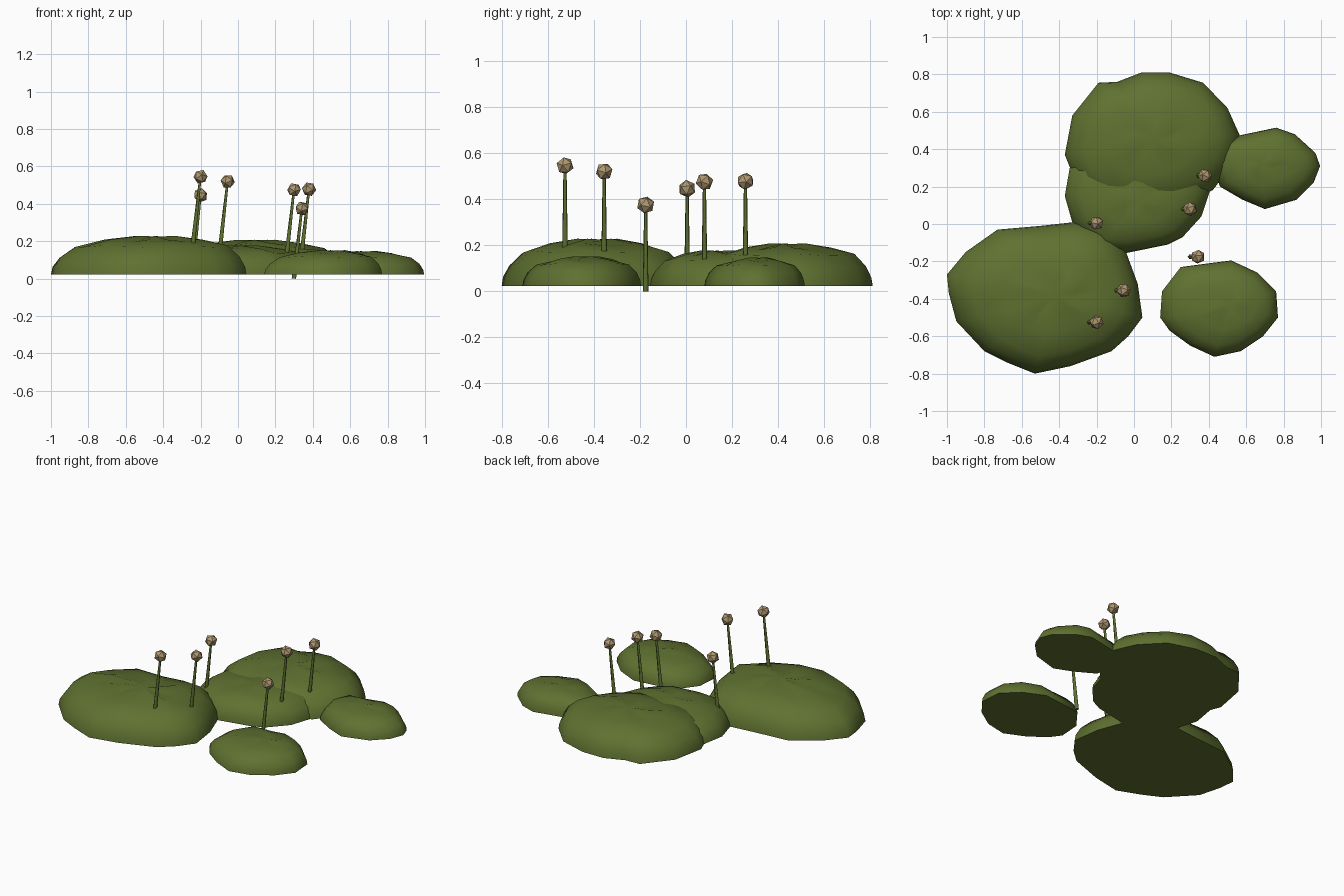
import bpy, bmesh, math
from mathutils import Vector

old = bpy.data.objects.get("Cube")
if old:
    bpy.data.objects.remove(old, do_unlink=True)


def material(name, rgb):
    m = bpy.data.materials.new(name)
    m.use_nodes = True
    m.diffuse_color = (*rgb, 1)
    m.node_tree.nodes["Principled BSDF"].inputs["Base Color"].default_value = (*rgb, 1)
    return m


MOSS = material("moss green", (0.115, 0.165, 0.03))
TAN = material("spore tan", (0.42, 0.31, 0.16))
GROUND = 0.022


def finish(name, bm, mat):
    bmesh.ops.recalc_face_normals(bm, faces=bm.faces)
    mesh = bpy.data.meshes.new(name)
    bm.to_mesh(mesh)
    bm.free()
    mesh.materials.append(mat)
    obj = bpy.data.objects.new(name, mesh)
    bpy.context.collection.objects.link(obj)
    return obj


def smooth(obj, angle):
    bpy.ops.object.select_all(action="DESELECT")
    obj.select_set(True)
    bpy.context.view_layer.objects.active = obj
    bpy.ops.object.shade_smooth_by_angle(angle=math.radians(angle))


# Dome cross-section: distance from the peak, share of the height
PROFILE = [(1, 0), (0.985, 0.2), (0.92, 0.46), (0.78, 0.74), (0.5, 0.9), (0.22, 0.98)]


def mound(name, peak, outline):
    """Lumpy cushion: the outline shrinks toward the peak while it rises."""
    bm = bmesh.new()
    px, py, pz = peak
    rings = []
    for s, h in PROFILE:
        ring = []
        for i, (x, y) in enumerate(outline):
            lump = 1 + 0.04 * math.sin(i * 2.1 + s * 5) * (h > 0.3)
            z = GROUND + (pz - GROUND) * h * lump
            ring.append(bm.verts.new((px + (x - px) * s, py + (y - py) * s, z)))
        rings.append(ring)
    n = len(outline)
    for low, high in zip(rings, rings[1:]):
        for i in range(n):
            j = (i + 1) % n
            bm.faces.new((low[i], low[j], high[j], high[i]))
    top = bm.verts.new(peak)
    for i in range(n):
        bm.faces.new((rings[-1][i], rings[-1][(i + 1) % n], top))
    bm.faces.new(rings[0])
    obj = finish(name, bm, MOSS)
    smooth(obj, 50)
    return obj


# Moss cushions
mound("large_moss_cushion", (-0.42, -0.38, 0.225), [
    (-1, -0.27), (-0.9, -0.15), (-0.73, -0.03), (-0.5, -0.01), (-0.32, 0.01),
    (-0.15, -0.02), (-0.05, -0.13), (0.02, -0.32), (0.045, -0.5), (-0.03, -0.6),
    (-0.12, -0.68), (-0.34, -0.76), (-0.53, -0.8), (-0.68, -0.74),
    (-0.8, -0.68), (-0.95, -0.52), (-0.99, -0.37)])
mound("back_moss_cushion", (0.1, 0.45, 0.205), [
    (-0.37, 0.37), (-0.33, 0.58), (-0.19, 0.755), (-0.09, 0.76), (0.04, 0.81),
    (0.19, 0.81), (0.37, 0.755), (0.5, 0.62), (0.565, 0.475), (0.53, 0.32),
    (0.42, 0.18), (0.25, 0.1), (0.05, 0.06), (-0.15, 0.09), (-0.31, 0.22)])
mound("middle_moss_cushion", (0.03, 0.13, 0.175), [
    (-0.37, 0.15), (-0.34, 0.32), (-0.2, 0.42), (0.1, 0.48), (0.32, 0.42),
    (0.42, 0.22), (0.36, 0.04), (0.26, -0.07), (0.18, -0.11), (-0.04, -0.155),
    (-0.2, -0.14), (-0.33, 0.01)])
mound("side_moss_cushion", (0.68, 0.32, 0.145), [
    (0.46, 0.2), (0.41, 0.33), (0.48, 0.45), (0.57, 0.475), (0.76, 0.515),
    (0.86, 0.48), (0.97, 0.38), (0.995, 0.31), (0.96, 0.22), (0.87, 0.13),
    (0.7, 0.08), (0.58, 0.13)])
mound("small_moss_cushion", (0.52, -0.43, 0.15), [
    (0.14, -0.5), (0.15, -0.36), (0.25, -0.23), (0.4, -0.21), (0.52, -0.195),
    (0.66, -0.26), (0.76, -0.36), (0.77, -0.5), (0.69, -0.6), (0.57, -0.68),
    (0.43, -0.71), (0.3, -0.65), (0.19, -0.57)])


def sprout(i, tip):
    """Thin tapered stem leaning left-handed, with a faceted spore head."""
    tip = Vector(tip)
    foot = Vector((tip.x - 0.042, tip.y, max(tip.z - 0.38, 0)))
    axis = tip - foot
    bm = bmesh.new()
    bmesh.ops.create_cone(bm, cap_ends=True, segments=5, radius1=0.013,
                          radius2=0.007, depth=axis.length)
    stem = finish(f"stem_{i}", bm, MOSS)
    stem.location = (tip + foot) / 2
    stem.rotation_euler = axis.to_track_quat("Z", "Y").to_euler()
    smooth(stem, 80)
    bm = bmesh.new()
    bmesh.ops.create_icosphere(bm, subdivisions=1, radius=0.039)
    head = finish(f"spore_head_{i}", bm, TAN)
    head.location = tip
    head.rotation_euler = (0.2 * i, 0.12, 0.5 * i)


# Sprouts
for i, tip in enumerate([(-0.2, 0.005, 0.445), (-0.2, -0.525, 0.545),
                         (-0.055, -0.355, 0.52), (0.3, 0.08, 0.475),
                         (0.38, 0.258, 0.478), (0.342, -0.175, 0.375)], 1):
    sprout(i, tip)
